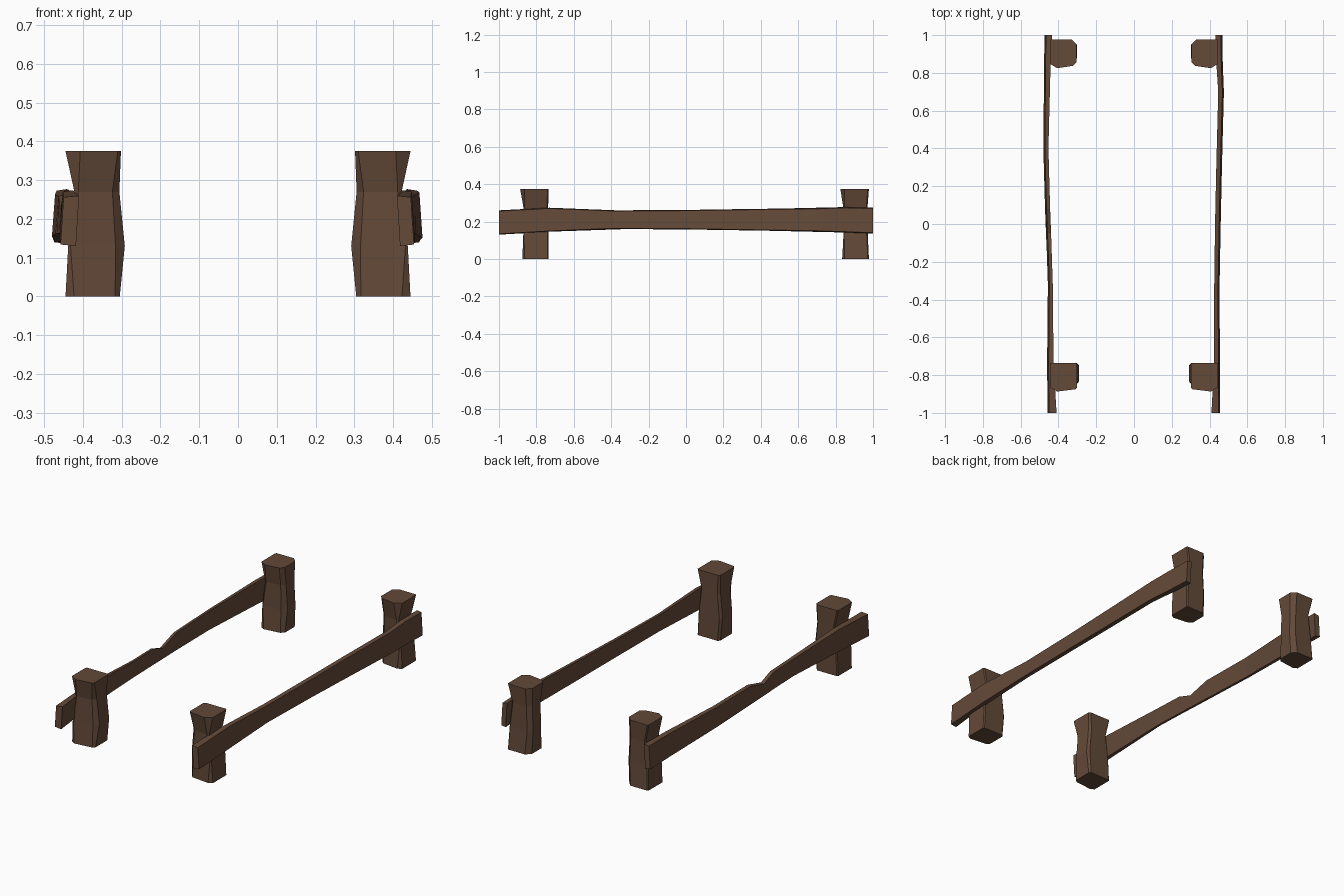
import bpy, bmesh

wood = bpy.data.materials.new("dark_brown_wood")
wood.diffuse_color = (0.125, 0.067, 0.040, 1)


def loft(name, rings, mirror=False):
    """Skin a list of equal-length point rings and cap both ends."""
    bm = bmesh.new()
    vs = [[bm.verts.new(p) for p in r] for r in rings]
    n = len(rings[0])
    for a, b in zip(vs, vs[1:]):
        for i in range(n):
            j = (i + 1) % n
            bm.faces.new((a[i], a[j], b[j], b[i]))
    bm.faces.new(vs[0])
    bm.faces.new(vs[-1])
    bmesh.ops.recalc_face_normals(bm, faces=bm.faces)
    me = bpy.data.meshes.new(name)
    bm.to_mesh(me)
    bm.free()
    me.materials.append(wood)
    ob = bpy.data.objects.new(name, me)
    bpy.context.collection.objects.link(ob)
    if mirror:
        ob.modifiers.new("mirror", 'MIRROR').use_axis[0] = True
    return ob


def post_ring(z, x0, x1, y0, y1, outer, inner, back):
    """Rectangle with chamfered corners; x0 inner side, x1 outer side."""
    f = 0.6  # front-outer corner is cut shallow in y
    return [(x0 + inner, y0 + .012, z), (x1 - outer, y0, z),
            (x1, y0 + outer * f, z), (x1, y1 - .006, z), (x1 - .006, y1, z),
            (x0 + back, y1, z), (x0, y1 - back, z), (x0, y0 + inner + .012, z)]


# Front posts: bulge inwards low down, pinched where the rail sits
loft("front_posts", [
    post_ring(0.000, .305, .445, -.875, -.735, .022, .012, .010),
    post_ring(0.130, .292, .438, -.870, -.735, .006, .024, .012),
    post_ring(0.270, .306, .422, -.868, -.737, .010, .018, .012),
    post_ring(0.375, .302, .445, -.887, -.735, .038, .008, .010)], True)

# Back posts: the same shape with wider chamfers
loft("back_posts", [
    post_ring(0.000, .308, .445, .835, .978, .022, .018, .026),
    post_ring(0.130, .302, .438, .842, .972, .006, .024, .022),
    post_ring(0.270, .308, .422, .842, .970, .010, .020, .022),
    post_ring(0.375, .305, .445, .825, .978, .038, .020, .026)], True)


def rail(name, side, stations):
    """Plank along y; stations are (y, inner x, outer x, bottom z, top z)."""
    t = .004  # slight tilt, bottom edge leans outwards
    loft(name, [[(side * (xi + t), y, zb), (side * (xo + t), y, zb + .004),
                 (side * (xo - t), y, zt - .004), (side * (xi - t), y, zt)]
                for y, xi, xo, zb, zt in stations])


rail("right_rail", 1, [
    (-1.00, .414, .450, .130, .260), (-.73, .428, .452, .146, .274),
    (-.38, .428, .448, .160, .260), (.00, .433, .455, .158, .262),
    (.32, .440, .462, .153, .267), (.70, .450, .472, .147, .272),
    (.85, .440, .466, .142, .277), (1.00, .436, .464, .136, .274)])

# Left rail carries a small nick in its top edge
rail("left_rail", -1, [
    (-1.00, .414, .454, .130, .260), (-.73, .430, .456, .146, .274),
    (-.32, .434, .452, .160, .258), (-.14, .440, .458, .159, .256),
    (-.05, .443, .462, .158, .226), (.08, .448, .467, .157, .263),
    (.40, .457, .476, .152, .267), (.83, .446, .472, .142, .277),
    (1.00, .438, .470, .136, .274)])
